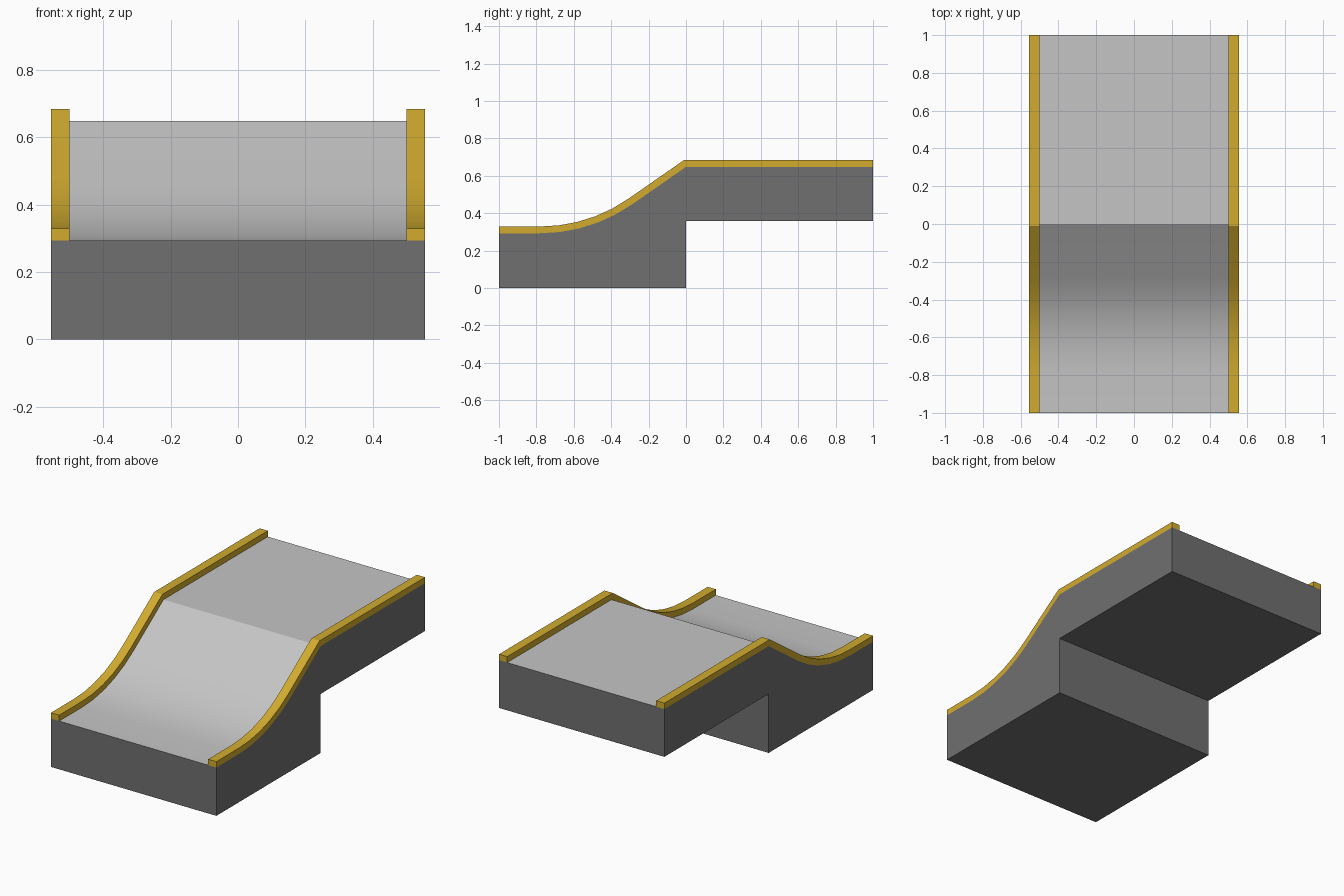
import bpy
import bmesh
from math import sin, cos, radians
from mathutils import Vector

if "Cube" in bpy.data.objects:
    bpy.data.objects.remove(bpy.data.objects["Cube"])


def make_material(name, colour):
    mat = bpy.data.materials.new(name)
    mat.use_nodes = True
    mat.diffuse_color = (*colour, 1)
    mat.node_tree.nodes["Principled BSDF"].inputs["Base Color"].default_value = (*colour, 1)
    return mat


dark_grey = make_material("dark grey", (0.16, 0.16, 0.16))
light_grey = make_material("light grey", (0.56, 0.56, 0.56))
yellow = make_material("yellow", (0.64, 0.41, 0.028))

HALF_WIDTH, RAIL_INNER, RAIL_HEIGHT = 0.555, 0.5, 0.036
LOW, HIGH, UNDERSIDE = 0.293, 0.648, 0.358
BEND_START, RADIUS, SLOPE, STEPS = -0.78, 0.86, 35, 5


def surface_path():
    """Running surface from front to back, as (y, z) points."""
    path = [Vector((-1, LOW))]
    for i in range(STEPS + 1):
        a = radians(SLOPE * i / STEPS)
        path.append(Vector((BEND_START + RADIUS * sin(a), LOW + RADIUS * (1 - cos(a)))))
    return path + [Vector((0, HIGH)), Vector((1, HIGH))]


def offset_path(path, distance):
    """Move a path along its mitred normals."""
    result = []
    for i, p in enumerate(path):
        before = (p - path[i - 1]).normalized() if i else None
        after = (path[i + 1] - p).normalized() if i < len(path) - 1 else before
        before = before or after
        n1, n2 = Vector((-before.y, before.x)), Vector((-after.y, after.x))
        result.append(p + (n1 + n2) * distance / (1 + n1.dot(n2)))
    return result


def extrude_profile(name, profile, x0, x1, materials):
    bm = bmesh.new()
    face = bm.faces.new([bm.verts.new((x0, p[0], p[1])) for p in profile])
    extruded = bmesh.ops.extrude_face_region(bm, geom=[face])["geom"]
    verts = [v for v in extruded if isinstance(v, bmesh.types.BMVert)]
    bmesh.ops.translate(bm, verts=verts, vec=(x1 - x0, 0, 0))
    bmesh.ops.recalc_face_normals(bm, faces=bm.faces)
    # Upward faces take the last material
    for f in bm.faces:
        f.material_index = len(materials) - 1 if f.normal.z > 0.1 else 0
    mesh = bpy.data.meshes.new(name)
    bm.to_mesh(mesh)
    bm.free()
    for mat in materials:
        mesh.materials.append(mat)
    obj = bpy.data.objects.new(name, mesh)
    bpy.context.collection.objects.link(obj)
    bpy.ops.object.select_all(action="DESELECT")
    obj.select_set(True)
    bpy.context.view_layer.objects.active = obj
    bpy.ops.object.shade_smooth_by_angle(angle=radians(30))
    return obj


# Ramp body with raised rear platform
path = surface_path()
base = [(1, UNDERSIDE), (0, UNDERSIDE), (0, 0), (-1, 0)]
extrude_profile("ramp_body", path + base, -HALF_WIDTH, HALF_WIDTH, [dark_grey, light_grey])

# Edge rails following the surface
rail = path + offset_path(path, RAIL_HEIGHT)[::-1]
for name, side in (("left_rail", 1), ("right_rail", -1)):
    extrude_profile(name, rail, side * RAIL_INNER, side * HALF_WIDTH, [yellow])
